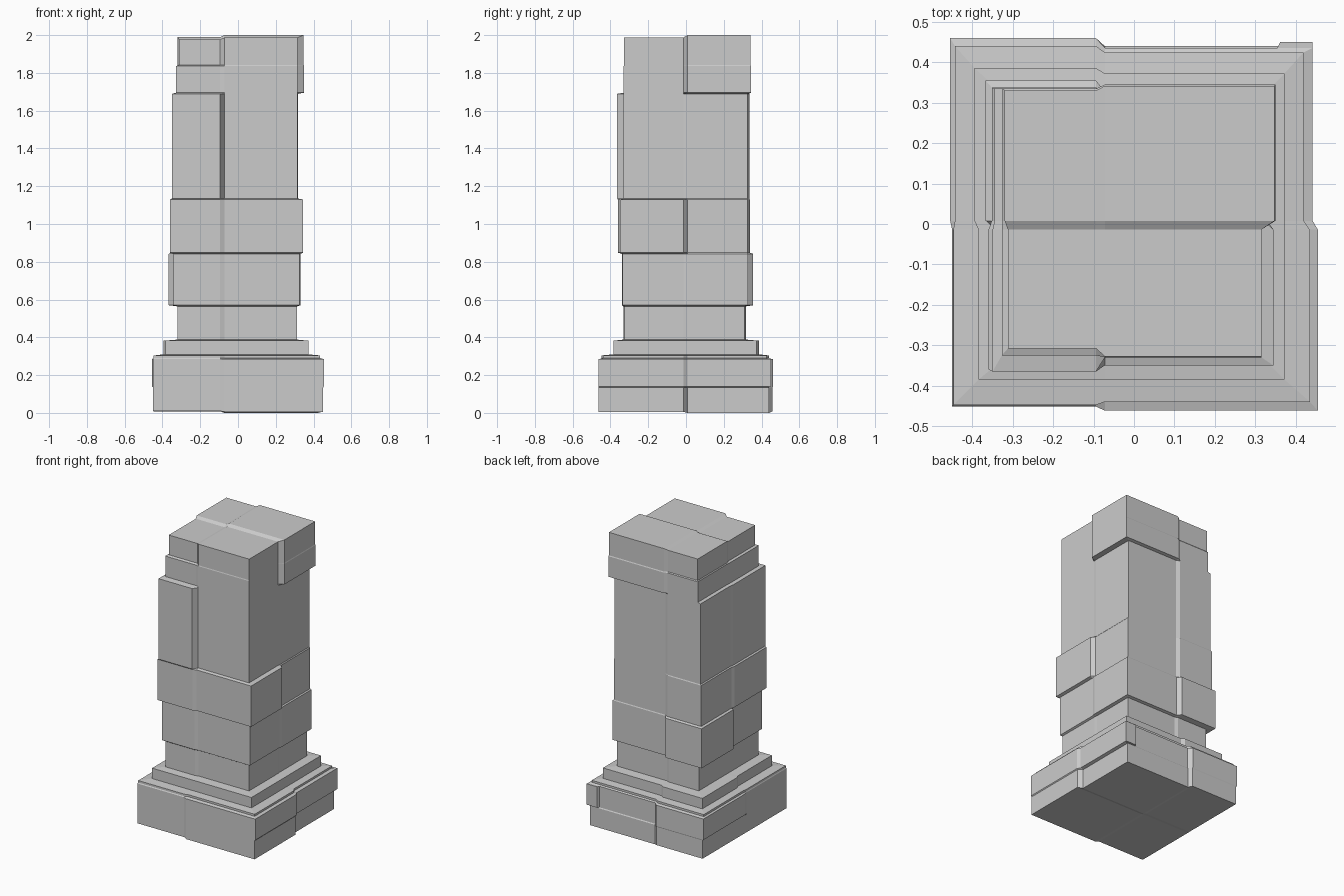
import bpy, bmesh

if "Cube" in bpy.data.objects:
    bpy.data.objects.remove(bpy.data.objects["Cube"])

# each course: z range, then half-extents (x, y) for front-left, front-right, back-right, back-left
COURSES = [
    (0.00, 0.14, (.45, .452), (.45, .462), (.422, .44), (.447, .458)),   # base
    (0.14, 0.29, (.45, .452), (.455, .462), (.442, .436), (.455, .46)),
    (0.29, 0.31, (.447, .448), (.435, .44), (.42, .425), (.443, .44)),   # base lip
    (0.31, 0.388, (.385, .385), (.372, .385), (.372, .372), (.395, .386)),  # plinth
    (0.388, 0.57, (.32, .332), (.312, .325), (.31, .31), (.32, .318)),   # neck
    (0.57, 0.848, (.342, .34), (.325, .335), (.33, .328), (.367, .355)),  # shaft
    (0.848, 1.135, (.36, .36), (.345, .35), (.322, .325), (.352, .338)),
    (1.135, 1.695, (.35, .365), (.315, .33), (.317, .325), (.345, .335)),
    (1.695, 1.842, (.327, .325), (.315, .33), (.35, .345), (.325, .335)),  # cap
    (1.842, 2.00, (.312, .308), (.315, .328), (.348, .342), (.32, .33)),
]
SIGNS = [(-1, -1), (1, -1), (1, 1), (-1, 1)]
TOP = [1.978, 1.987, 2.0, 1.99]
BOTTOM = [0.01, 0.006, 0.0, 0.008]
CX, CY, GAP = -0.083, -0.003, 0.011


def ring_points(course, z):
    """Twelve-point outline: side seam, corner, side seam for each quadrant."""
    pts = []
    for i, (sx, sy) in enumerate(SIGNS):
        X, Y = course[2 + i]
        zz = z
        if z == 2.0:
            zz = TOP[i]
        elif z == 0:
            zz = BOTTOM[i]
        side = [(sx * X, CY + sy * GAP, zz), (sx * X, sy * Y, zz), (CX + sx * GAP, sy * Y, zz)]
        pts += side if i % 2 == 0 else side[::-1]
    return pts


def close_end(bm, ring, heights):
    """Four quadrant slabs joined by narrow sloped seams."""
    mid = [bm.verts.new((CX + sx * GAP, CY + sy * GAP, h)) for (sx, sy), h in zip(SIGNS, heights)]
    for i in range(4):
        a, b, c = ring[3 * i:3 * i + 3]
        j = (i + 1) % 4
        bm.faces.new((a, b, c, mid[i]))
        bm.faces.new((c, ring[3 * j], mid[j], mid[i]))
    bm.faces.new(mid)


def finish(bm, name):
    bmesh.ops.recalc_face_normals(bm, faces=bm.faces)
    mesh = bpy.data.meshes.new(name)
    bm.to_mesh(mesh)
    bm.free()
    bpy.context.collection.objects.link(bpy.data.objects.new(name, mesh))


# stone pillar: lofted stack of courses
bm = bmesh.new()
rings = []
for c in COURSES:
    for z in (c[0], c[1] if c[1] == 2.0 else c[1] - 0.006):
        rings.append([bm.verts.new(p) for p in ring_points(c, z)])
for low, high in zip(rings, rings[1:]):
    for i in range(12):
        j = (i + 1) % 12
        bm.faces.new((low[i], low[j], high[j], high[i]))
close_end(bm, rings[0], BOTTOM)
close_end(bm, rings[-1], TOP)
finish(bm, "stone_pillar")

# small raised stone on the back right corner of the base
bm = bmesh.new()
bmesh.ops.create_cube(bm, size=1)
for v in bm.verts:
    v.co = (.392 + v.co.x * .1, .43 + v.co.y * .04, .212 + v.co.z * .144)
    if v.co.x < .36 and v.co.y > .44:
        v.co.x += .02
finish(bm, "base_corner_stone")
